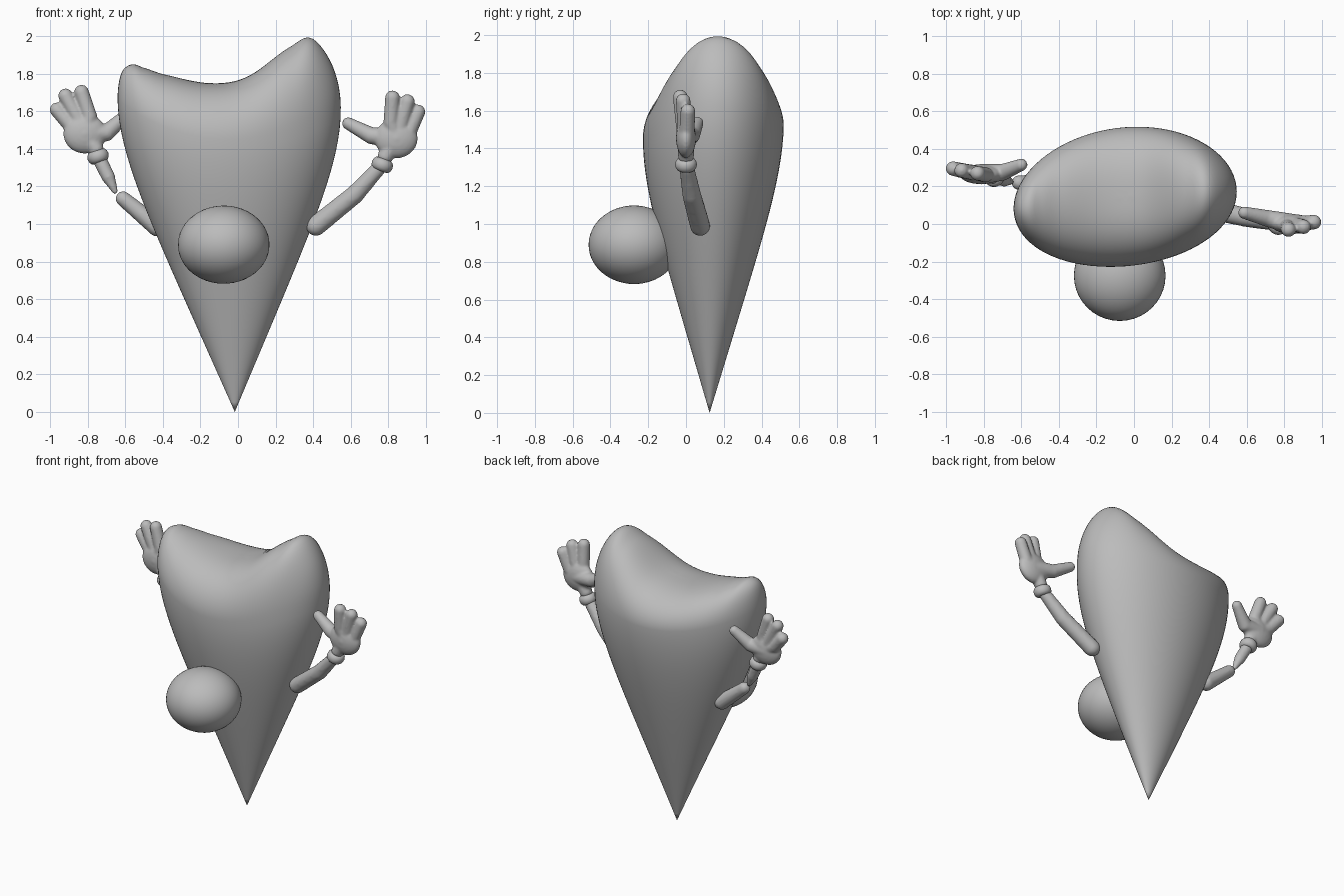
import bpy, bmesh, math
from mathutils import Vector, Matrix

cube = bpy.data.objects.get("Cube")
if cube:
    bpy.data.objects.remove(cube, do_unlink=True)

grey = bpy.data.materials.new("plain grey")
grey.use_nodes = True
grey.diffuse_color = (0.5, 0.5, 0.5, 1)
grey.node_tree.nodes["Principled BSDF"].inputs["Base Color"].default_value = (0.5, 0.5, 0.5, 1)


def finish(bm, name, voxel=0):
    """Turn a bmesh into a smooth object, optionally fused into one skin."""
    bmesh.ops.recalc_face_normals(bm, faces=bm.faces)
    for f in bm.faces:
        f.smooth = True
    mesh = bpy.data.meshes.new(name)
    bm.to_mesh(mesh)
    bm.free()
    mesh.materials.append(grey)
    ob = bpy.data.objects.new(name, mesh)
    bpy.context.collection.objects.link(ob)
    if voxel:
        fuse = ob.modifiers.new("fuse", 'REMESH')
        fuse.mode = 'VOXEL'
        fuse.voxel_size = voxel
        fuse.use_smooth_shade = True
        soften = ob.modifiers.new("soften", 'SMOOTH')
        soften.factor = 0.5
        soften.iterations = 4
    return ob


def ball(bm, centre, size):
    m = Matrix.Translation(centre) @ Matrix.Diagonal((*size, 1))
    bmesh.ops.create_uvsphere(bm, u_segments=24, v_segments=16, radius=1, matrix=m)


def limb(bm, *joints):
    """Chain of balls and tapered tubes; each joint is (x, y, z, radius)."""
    for x, y, z, r in joints:
        ball(bm, (x, y, z), (r, r, r))
    for a, b in zip(joints, joints[1:]):
        p, q = Vector(a[:3]), Vector(b[:3])
        m = Matrix.Translation((p + q) / 2) @ (q - p).to_track_quat('Z', 'Y').to_matrix().to_4x4()
        bmesh.ops.create_cone(bm, cap_ends=True, segments=20, radius1=a[3], radius2=b[3],
                              depth=(q - p).length, matrix=m)


def curve_at(points, x):
    """Smooth interpolation through a few (x, value) points."""
    x = min(max(x, points[0][0]), points[-1][0])
    n = len(points) - 1
    i = next(k for k in range(n) if x <= points[k + 1][0])

    def slope(k):
        a, b = points[max(k - 1, 0)], points[min(k + 1, n)]
        return (b[1] - a[1]) / (b[0] - a[0])
    (x0, v0), (x1, v1) = points[i], points[i + 1]
    h = x1 - x0
    t = (x - x0) / h
    return (v0 * (1 + 2 * t) * (1 - t) ** 2 + v1 * t * t * (3 - 2 * t)
            + h * slope(i) * t * (1 - t) ** 2 - h * slope(i + 1) * t * t * (1 - t))


# Body: pointed foot, elliptical sections, two-peaked saddle on top
CROWN = [(-0.65, 2.26), (-0.6, 2.08), (-0.55, 1.98), (-0.5, 1.9), (-0.39, 1.815), (-0.15, 1.75),
         (0.06, 1.79), (0.28, 1.985), (0.385, 2.115), (0.49, 2.14), (0.55, 2.14)]
SEGS, LOW, HIGH = 80, 28, 28


def body_point(angle, scale, lift, over):
    c, s = math.cos(angle), math.sin(angle)
    rim = (1.64 - 0.02 * c) * c * c + (1.52 if s > 0 else 1.45) * s * s
    dx = 0.594 * c * scale
    x = -0.017 - 0.03 * lift + dx
    y = 0.125 + 0.02 * lift + 0.37 * s * scale + (0.075 * dx - 0.05 * dx * dx) * lift
    return x, y, rim * lift + (curve_at(CROWN, x) - rim) * over


bm = bmesh.new()
steps = []
for i in range(1, LOW + 1):
    q = i / LOW
    steps.append((1.2 * q - 0.2 * q ** 6, q, 0))
for i in range(1, HIGH):
    reach = math.cos(math.pi / 2 * i / HIGH)
    steps.append((reach, 1, math.sqrt(1 - reach ** 2.6)))
rings = [[bm.verts.new(body_point(2 * math.pi * k / SEGS, *st)) for k in range(SEGS)] for st in steps]
foot = bm.verts.new(body_point(0, 0, 0, 0))
top = bm.verts.new(body_point(0, 0, 1, 1))
for k in range(SEGS):
    j = (k + 1) % SEGS
    bm.faces.new((foot, rings[0][j], rings[0][k]))
    bm.faces.new((top, rings[-1][k], rings[-1][j]))
    for lo, hi in zip(rings, rings[1:]):
        bm.faces.new((lo[k], lo[j], hi[j], hi[k]))
finish(bm, "body")

# Round nose
bm = bmesh.new()
bmesh.ops.create_icosphere(bm, subdivisions=4, radius=1, matrix=Matrix.Translation((-0.076, -0.275, 0.89))
                           @ Matrix.Diagonal((0.244, 0.241, 0.208, 1)))
finish(bm, "nose")

# Arms
bm = bmesh.new()
limb(bm, (0.415, 0.075, 0.99, 0.054), (0.62, 0.03, 1.155, 0.05), (0.77, 0, 1.32, 0.038))
finish(bm, "left_arm", 0.012)
bm = bmesh.new()
limb(bm, (-0.43, 0.21, 0.985, 0.052), (-0.612, 0.22, 1.135, 0.04))
finish(bm, "right_upper_arm", 0.01)
bm = bmesh.new()
limb(bm, (-0.655, 0.225, 1.175, 0.016), (-0.69, 0.235, 1.25, 0.036), (-0.735, 0.25, 1.34, 0.038))
finish(bm, "right_forearm", 0.008)


# Cuffs: rounded rings around the wrists
def cuff(name, centre, axis):
    bm = bmesh.new()
    m = Matrix.Translation(centre) @ Vector(axis).to_track_quat('Z', 'Y').to_matrix().to_4x4()
    around, across = 32, 12
    loops = []
    for i in range(around):
        a = 2 * math.pi * i / around
        loop = []
        for k in range(across):
            b = 2 * math.pi * k / across
            r = 0.032 + 0.026 * math.cos(b)
            loop.append(bm.verts.new(m @ Vector((r * math.cos(a), r * math.sin(a), 0.034 * math.sin(b)))))
        loops.append(loop)
    for i in range(around):
        p, q = loops[i], loops[(i + 1) % around]
        for k in range(across):
            n = (k + 1) % across
            bm.faces.new((p[k], q[k], q[n], p[n]))
    finish(bm, name)


cuff("left_cuff", (0.768, 0, 1.315), (0.35, 0, 0.94))
cuff("right_cuff", (-0.745, 0.255, 1.36), (-0.32, 0, 0.95))


# Gloved hands: palm, three fingers and a thumb fused into one skin
def hand(name, wrist, palm, fingers, thumb):
    bm = bmesh.new()
    ball(bm, palm, (0.115, 0.053, 0.105))
    limb(bm, (*wrist, 0.042), (*palm, 0.045))
    for base, tip in fingers:
        limb(bm, (*palm, 0.045), (*base, 0.041), (*tip, 0.039))
    limb(bm, (*palm, 0.055), (*thumb[0], 0.045), (*thumb[1], 0.033))
    finish(bm, name, 0.008)


hand("left_hand", (0.785, 0, 1.36), (0.842, 0, 1.455),
     [((0.815, -0.015, 1.54), (0.822, -0.03, 1.672)),
      ((0.868, -0.005, 1.53), (0.902, -0.015, 1.652)),
      ((0.91, 0.005, 1.49), (0.958, 0.01, 1.597))],
     ((0.71, 0.03, 1.47), (0.587, 0.06, 1.535)))
hand("right_hand", (-0.757, 0.255, 1.4), (-0.815, 0.265, 1.48),
     [((-0.79, 0.262, 1.57), (-0.833, 0.27, 1.702)),
      ((-0.85, 0.272, 1.56), (-0.918, 0.285, 1.682)),
      ((-0.895, 0.28, 1.53), (-0.963, 0.295, 1.608))],
     ((-0.7, 0.275, 1.485), (-0.6, 0.315, 1.575)))
